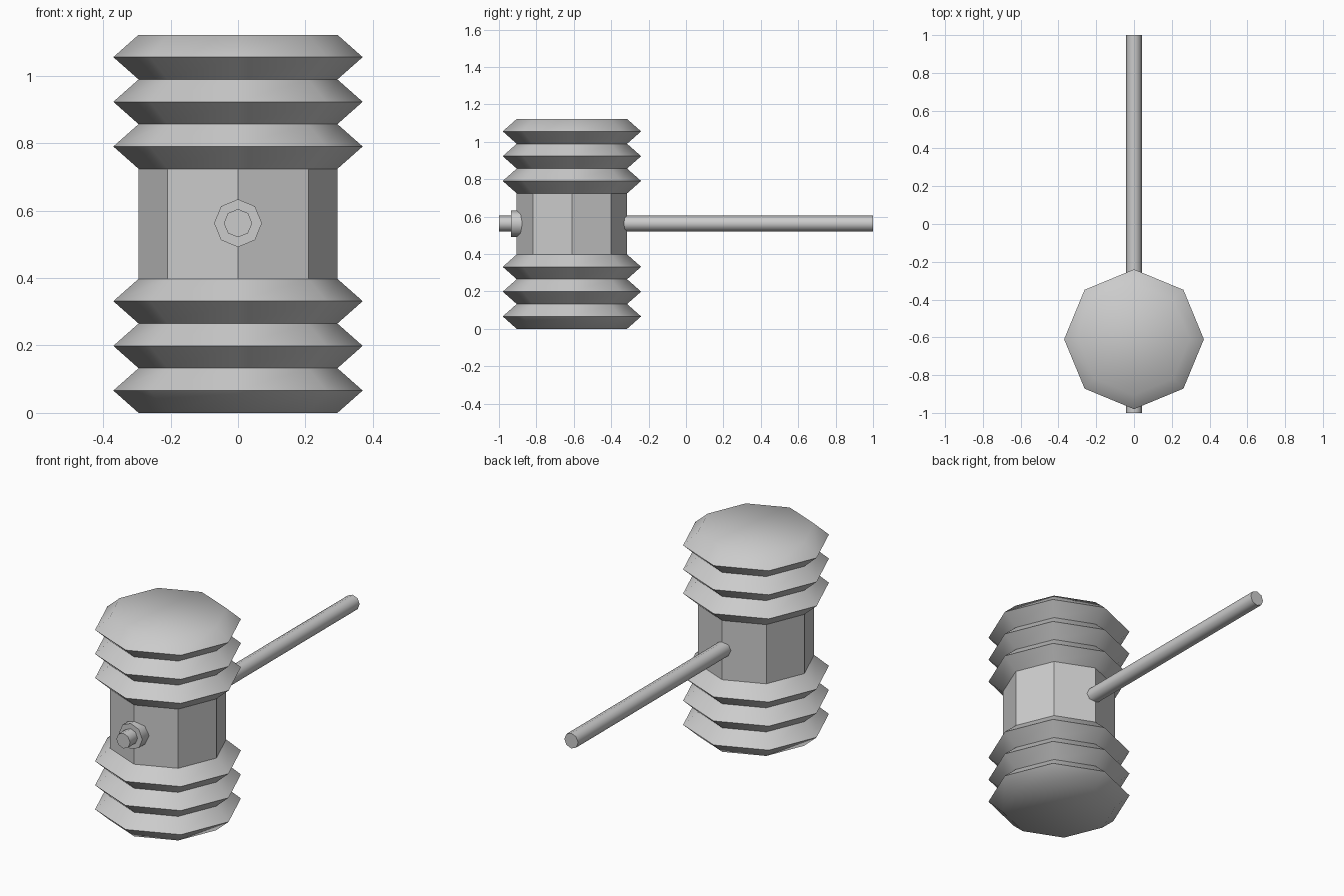
import bpy, bmesh
from math import cos, sin, pi, radians

if "Cube" in bpy.data.objects:
    bpy.data.objects.remove(bpy.data.objects["Cube"])

SIDES = 8
HEAD_Y, GRIP_Z = -0.61, 0.563


def lathe(name, profile, to_world, angle):
    """Eight-sided capped solid from (radius, height) profile."""
    bm = bmesh.new()
    rings = []
    for r, h in profile:
        rings.append([bm.verts.new(to_world(r * cos(2 * pi * i / SIDES),
                                            r * sin(2 * pi * i / SIDES), h))
                      for i in range(SIDES)])
    for a, b in zip(rings, rings[1:]):
        for i in range(SIDES):
            j = (i + 1) % SIDES
            bm.faces.new((a[i], a[j], b[j], b[i]))
    bm.faces.new(rings[0])
    bm.faces.new(rings[-1])
    bmesh.ops.recalc_face_normals(bm, faces=bm.faces)
    mesh = bpy.data.meshes.new(name)
    bm.to_mesh(mesh)
    bm.free()
    obj = bpy.data.objects.new(name, mesh)
    bpy.context.collection.objects.link(obj)
    bpy.ops.object.select_all(action='DESELECT')
    obj.select_set(True)
    bpy.context.view_layer.objects.active = obj
    bpy.ops.object.shade_smooth_by_angle(angle=radians(angle))
    return obj


def upright(u, v, h):
    return (u, HEAD_Y + v, h)


def along_y(u, v, h):
    return (u, h, GRIP_Z + v)


# Mallet head: three ridges at each end around a plain waist
INNER, OUTER, STEP = 0.295, 0.37, 0.0663
ridges = [(OUTER if i % 2 else INNER, i * STEP) for i in range(7)]
HEIGHT = 1.122
profile = ridges + [(r, HEIGHT - h) for r, h in reversed(ridges)]
lathe("mallet_head", profile, upright, 44.5)

# Handle running right through the head
lathe("handle", [(0.042, -1.0), (0.042, 1.0)], along_y, 50)

# Collar where the handle leaves the front of the head
lathe("handle_collar", [(0.071, -0.935), (0.071, -0.86)], along_y, 50)
